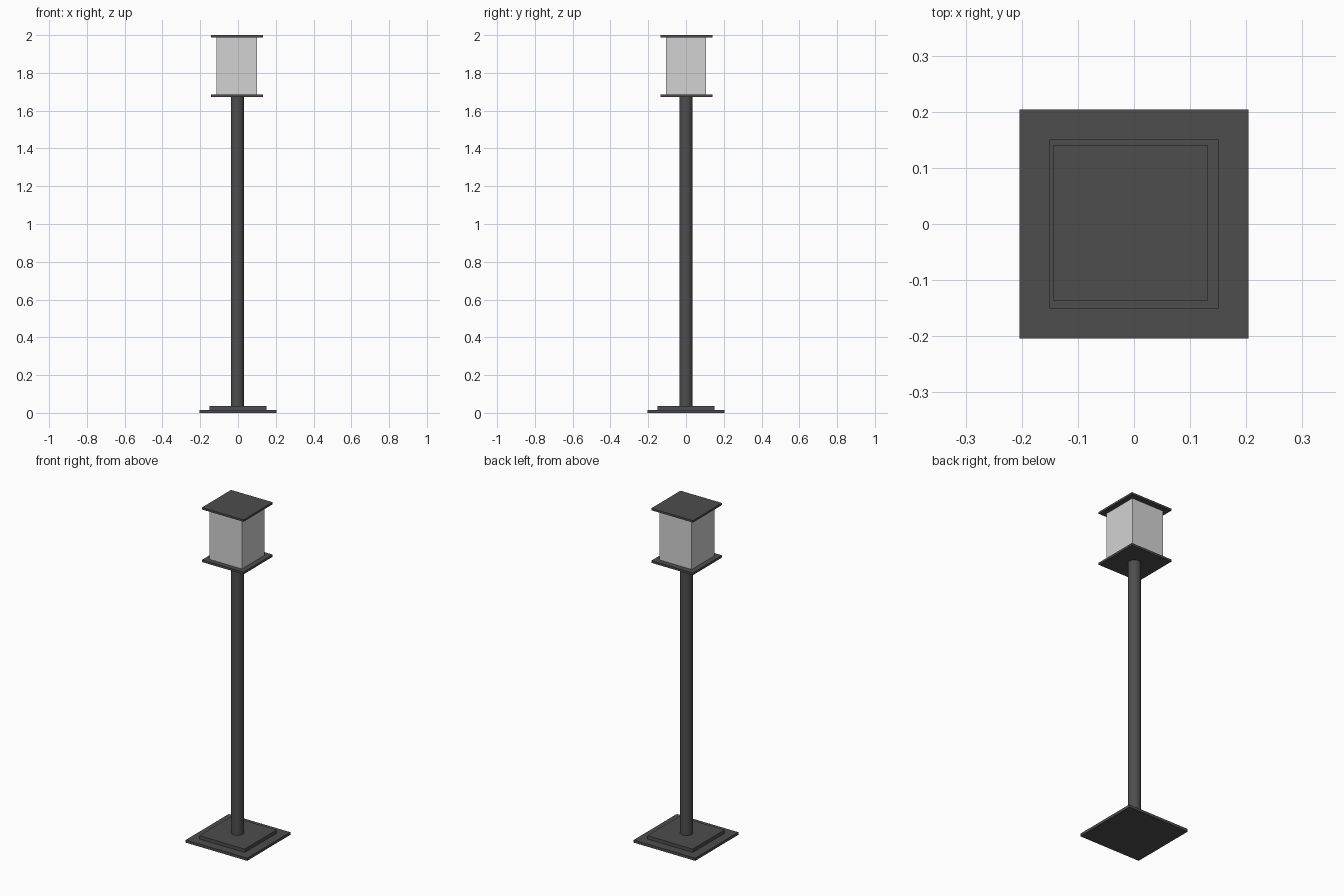
import bpy

if "Cube" in bpy.data.objects:
    bpy.data.objects.remove(bpy.data.objects["Cube"])


def material(name, v):
    m = bpy.data.materials.new(name)
    m.diffuse_color = (v, v, v, 1)
    m.use_nodes = True
    m.node_tree.nodes["Principled BSDF"].inputs["Base Color"].default_value = m.diffuse_color
    return m


dark = material("dark metal", 0.075)
glass = material("pale glass", 0.65)


def box(name, cx, cy, half, z0, z1, mat):
    bpy.ops.mesh.primitive_cube_add(size=1, location=(cx, cy, (z0 + z1) / 2))
    o = bpy.context.object
    o.name = name
    o.scale = (2 * half, 2 * half, z1 - z0)
    bpy.ops.object.transform_apply(location=False, rotation=False, scale=True)
    o.data.materials.append(mat)


# Stepped foot
box("base_plate", 0, 0, 0.204, 0, 0.016, dark)
box("base_step", 0, 0, 0.151, 0.016, 0.036, dark)

# Round pole
bpy.ops.mesh.primitive_cylinder_add(vertices=32, radius=0.035, depth=1.64,
                                    location=(-0.003, 0, 0.855))
pole = bpy.context.object
pole.name = "pole"
pole.data.materials.append(dark)
bpy.ops.object.shade_smooth_by_angle()

# Lantern head, slightly off the pole axis
box("lantern_floor", -0.006, 0.002, 0.138, 1.673, 1.686, dark)
box("lantern_glass", -0.006, 0.0, 0.107, 1.686, 1.988, glass)
box("lantern_cap", -0.006, 0.002, 0.138, 1.988, 2.0, dark)
